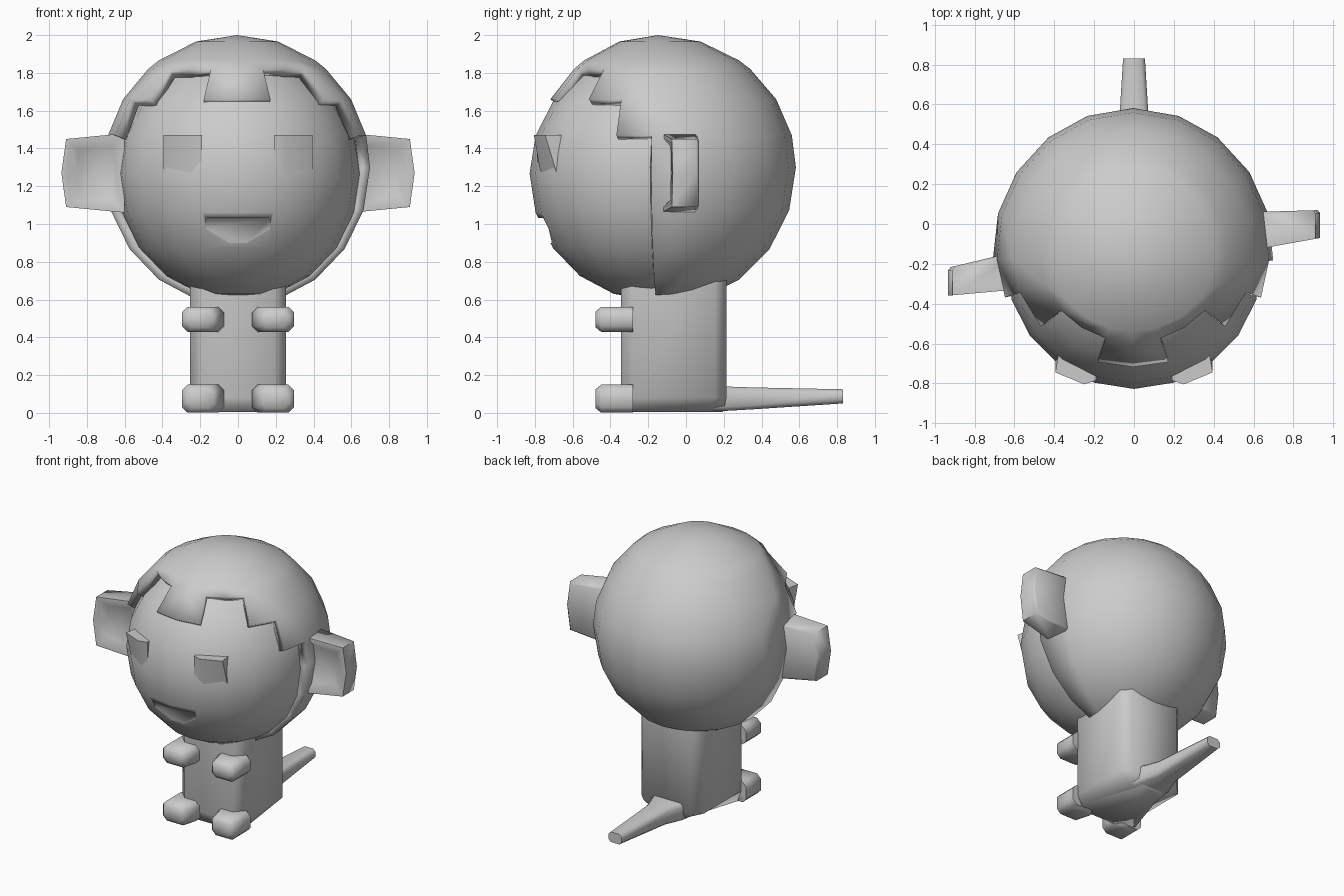
import bpy, bmesh, math
from mathutils import Vector

cube = bpy.data.objects.get("Cube")
if cube:
    bpy.data.objects.remove(cube, do_unlink=True)

GREY = (0.6, 0.6, 0.6, 1)
mat = bpy.data.materials.new("plain_grey")
mat.use_nodes = True
mat.diffuse_color = GREY
mat.node_tree.nodes["Principled BSDF"].inputs["Base Color"].default_value = GREY


def activate(ob):
    bpy.ops.object.select_all(action="DESELECT")
    ob.select_set(True)
    bpy.context.view_layer.objects.active = ob


def finish(name, bm, smooth=75):
    bmesh.ops.recalc_face_normals(bm, faces=bm.faces)
    mesh = bpy.data.meshes.new(name)
    bm.to_mesh(mesh)
    bm.free()
    mesh.materials.append(mat)
    ob = bpy.data.objects.new(name, mesh)
    bpy.context.collection.objects.link(ob)
    activate(ob)
    bpy.ops.object.shade_smooth_by_angle(angle=math.radians(smooth))
    return ob


def add_modifier(ob, kind, **settings):
    mod = ob.modifiers.new(kind.title(), kind)
    for key, value in settings.items():
        setattr(mod, key, value)
    activate(ob)
    bpy.ops.object.modifier_apply(modifier=mod.name)


def loft(rings):
    """Closed solid through rings that share one point count."""
    bm = bmesh.new()
    loops = [[bm.verts.new(p) for p in ring] for ring in rings]
    n = len(loops[0])
    for a, b in zip(loops, loops[1:]):
        for i in range(n):
            j = (i + 1) % n
            bm.faces.new((a[i], a[j], b[j], b[i]))
    bm.faces.new(loops[0])
    bm.faces.new(loops[-1])
    return bm


def chamfered(hu, hv, c):
    """Rectangle outline with cut corners."""
    return [(hu, hv - c), (hu - c, hv), (c - hu, hv), (-hu, hv - c),
            (-hu, c - hv), (c - hu, -hv), (hu - c, -hv), (hu, c - hv)]


# Hair: a shell, deeper at the back, whose lower edge steps down around the head
polar = [0, 18, 36, 42, 59, 76, 90, 108, 126, 144, 162, 180]
turns = [0, 17, 33.5, 50, 70, 87, 106, 124, 143, 161, 180]


def hair_point(p, t):
    x = 0.705 * math.sin(p) * math.sin(t)
    y = -math.sin(p) * math.cos(t)
    z = math.cos(p)
    return Vector((x - 0.005, y * (0.73 if y > 0 else 0.665) - 0.148,
                   1.3 + z * (0.7 if z > 0 else 0.735)))


def hair_limit(turn):
    for end, limit in ((17, 59), (50, 42), (70, 59), (87, 76)):
        if turn < end:
            return limit
    return 180


bm = bmesh.new()
for side in (-1, 1):
    for t0, t1 in zip(turns, turns[1:]):
        for p0, p1 in zip(polar, polar[1:]):
            if p1 > hair_limit((t0 + t1) / 2):
                continue
            corners = []
            for p, t in ((p0, t0), (p1, t0), (p1, t1), (p0, t1)):
                point = hair_point(math.radians(p), math.radians(t) * side)
                if all((point - c).length > 1e-4 for c in corners):
                    corners.append(point)
            bm.faces.new([bm.verts.new(c) for c in corners])
bmesh.ops.remove_doubles(bm, verts=bm.verts, dist=1e-4)
hair = finish("hair", bm)
add_modifier(hair, "SOLIDIFY", thickness=0.06, offset=-1)

# Face, with a slightly deeper chin
bm = bmesh.new()
bmesh.ops.create_uvsphere(bm, u_segments=20, v_segments=10, radius=0.645)
for v in bm.verts:
    if v.co.z < 0:
        v.co.z *= 1.04
bmesh.ops.translate(bm, verts=bm.verts, vec=(0, -0.183, 1.268))
face = finish("face", bm)

# Mouth: a wedge cut with an overhanging upper lip
bm = loft([[(x, -0.9, 1.04), (x, -0.74, 1.03), (x, -0.71, 0.9), (x, -0.9, 0.86)]
           for x in (-0.17, 0.17)])
cutter = finish("mouth_cutter", bm)
cutter.hide_render = True
add_modifier(face, "BOOLEAN", object=cutter, operation="DIFFERENCE", solver="EXACT")
bpy.data.objects.remove(cutter, do_unlink=True)

# Brows: wedges that stand out at the top and melt into the face below
for side, name in ((1, "left_brow"), (-1, "right_brow")):
    rings = []
    for z, inner, middle, outer in ((1.47, -0.785, -0.805, -0.745),
                                    (1.27, -0.79, -0.77, -0.685)):
        rings.append([(side * 0.19, inner, z), (side * 0.25, middle, z),
                      (side * 0.395, outer, z), (side * 0.37, -0.6, z), (side * 0.19, -0.6, z)])
    finish(name, loft(rings))

# Ears: tapered plates with a dished front
ear_outline = [(0.6, 1.06), (0.91, 1.09), (0.935, 1.27), (0.91, 1.45), (0.6, 1.48)]
for name, side, root, tip in (("left_ear", 1, (-0.13, 0.06), (-0.07, 0.07)),
                              ("right_ear", -1, (-0.33, -0.14), (-0.36, -0.22))):
    rings = []
    for k in (0, 1):
        ring = []
        for x, z in ear_outline:
            f = (x - 0.6) / 0.335
            ring.append((side * x, root[k] + (tip[k] - root[k]) * f, z))
        rings.append(ring)
    bm = loft(rings)
    bmesh.ops.recalc_face_normals(bm, faces=bm.faces)
    front = min(bm.faces, key=lambda f: f.calc_center_median().y)
    back = max(bm.faces, key=lambda f: f.calc_center_median().y)
    bmesh.ops.inset_region(bm, faces=[front], thickness=0.03)
    bmesh.ops.inset_region(bm, faces=[front], thickness=0.06, depth=-0.035)
    bmesh.ops.bevel(bm, geom=list(back.edges), offset=0.015, segments=1, affect="EDGES")
    finish(name, bm)

# Body: upright block with softened corners, its base narrowing towards the tail
rings = []
for z, inset, rear in ((0.005, 0.02, 0.45), (0.08, 0, 1), (0.75, 0, 1)):
    rings.append([(x * (rear if y > 0 else 1), y - 0.065, z)
                  for x, y in chamfered(0.255 - inset, 0.28 - inset, 0.06)])
finish("body", loft(rings))

# Arms and legs: short chamfered stubs on the front
for side, word in ((1, "left"), (-1, "right")):
    for part, z, h in (("arm", 0.495, 0.066), ("leg", 0.075, 0.074)):
        rings = []
        for y, shrink, shift in ((-0.28, 0, 0), (-0.34, -0.015, -0.015),
                                 (-0.45, 0, 0), (-0.48, 0.025, 0)):
            rings.append([(side * (0.2 + u + shift), y, z + v)
                          for u, v in chamfered(0.097 - shrink, h - max(shrink, 0), 0.03)])
        finish(word + "_" + part, loft(rings))

# Tail: broad at the body, tapering backwards
rings = []
for y, width, low, high in ((0, 0.16, 0.01, 0.14), (0.2, 0.13, 0.01, 0.14),
                            (0.34, 0.085, 0.018, 0.135), (0.83, 0.055, 0.05, 0.125)):
    mid, h = (low + high) / 2, (high - low) / 2
    rings.append([(u, y, mid + v) for u, v in chamfered(width, h, 0.02)])
finish("tail", loft(rings))
